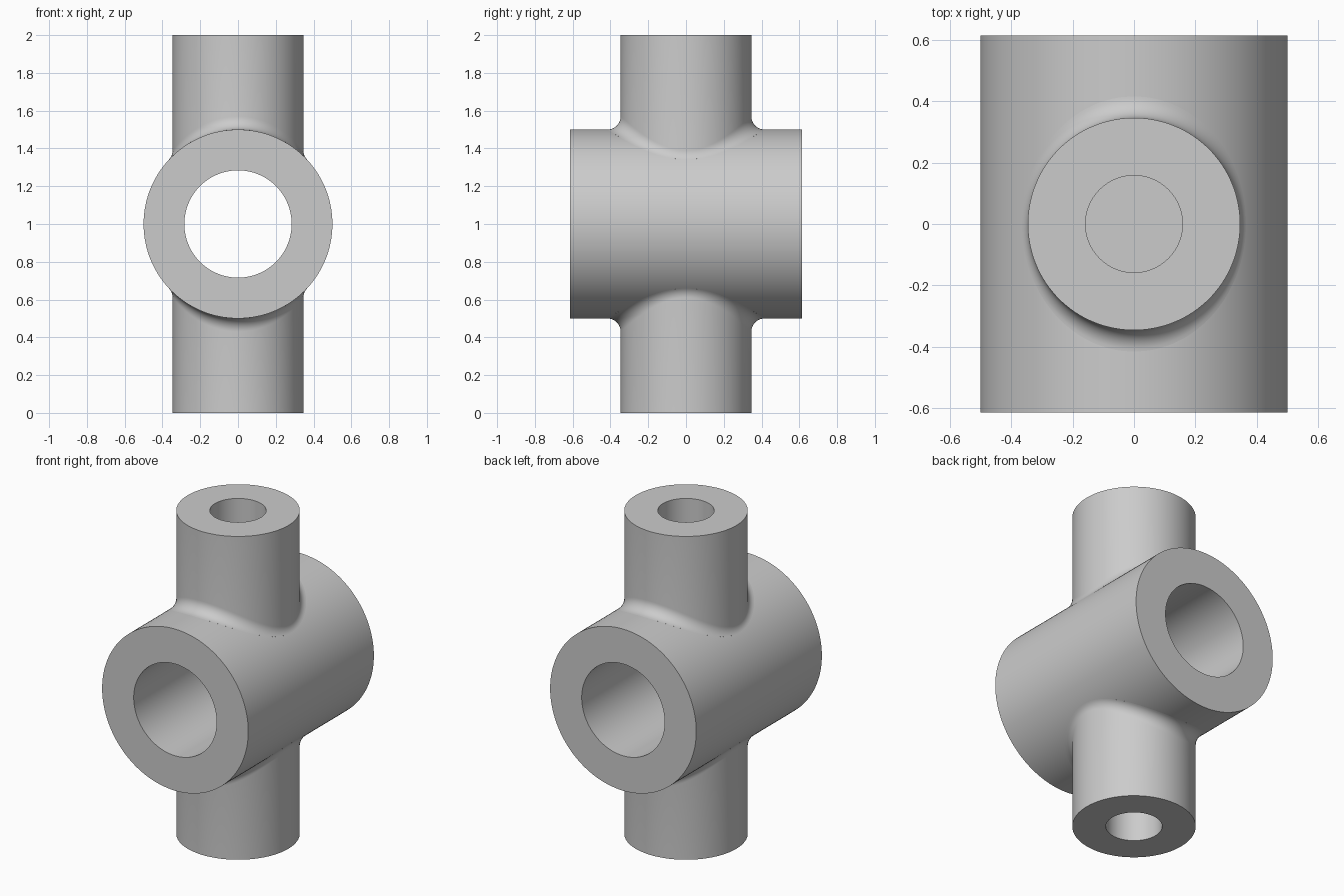
import bpy, bmesh, math
from mathutils import Vector

if "Cube" in bpy.data.objects:
    bpy.data.objects.remove(bpy.data.objects["Cube"], do_unlink=True)

MID = 1.0                                       # height of the crossing axes
BODY_R, BODY_BORE, BODY_HALF = 0.50, 0.284, 0.614
NECK_R, NECK_BORE, BORE_DEPTH = 0.346, 0.158, 0.50
FILLET = 0.07
SEG, ARC = 128, 10

grey = bpy.data.materials.new("plain grey")
grey.use_nodes = True
grey.diffuse_color = (0.6, 0.6, 0.6, 1)
grey.node_tree.nodes["Principled BSDF"].inputs["Base Color"].default_value = (0.6, 0.6, 0.6, 1)


def angles():
    return [2 * math.pi * i / SEG for i in range(SEG)]


def circle(r, z):
    return [Vector((r * math.cos(a), r * math.sin(a), z)) for a in angles()]


def skin(name, rings, closed=False):
    """Join successive rings of points; cap the two ends or close the loop."""
    bm = bmesh.new()
    loops = [[bm.verts.new(p) for p in ring] for ring in rings]
    pairs = list(zip(loops, loops[1:]))
    if closed:
        pairs.append((loops[-1], loops[0]))
    for a, b in pairs:
        for i in range(SEG):
            j = (i + 1) % SEG
            bm.faces.new((a[i], a[j], b[j], b[i]))
    if not closed:
        for loop in (loops[0], loops[-1]):
            centre = bm.verts.new(Vector((0, 0, loop[SEG // 4].co.z)))
            for i in range(SEG):
                bm.faces.new((loop[i], loop[(i + 1) % SEG], centre))
    bmesh.ops.recalc_face_normals(bm, faces=bm.faces)
    mesh = bpy.data.meshes.new(name)
    bm.to_mesh(mesh)
    bm.free()
    mesh.materials.append(grey)
    obj = bpy.data.objects.new(name, mesh)
    bpy.context.collection.objects.link(obj)
    obj.location.z = MID
    bpy.ops.object.select_all(action='DESELECT')
    obj.select_set(True)
    bpy.context.view_layer.objects.active = obj
    bpy.ops.object.shade_smooth_by_angle(angle=math.radians(35))
    return obj


# Horizontal sleeve with a through bore
sleeve = skin("sleeve", [circle(BODY_R, -BODY_HALF), circle(BODY_R, BODY_HALF),
                         circle(BODY_BORE, BODY_HALF), circle(BODY_BORE, -BODY_HALF)], closed=True)
sleeve.rotation_euler.x = math.pi / 2

# Rolling-ball fillet rings from the neck wall down to the sleeve surface
fillet = [[] for _ in range(ARC + 1)]
root = []
for a in angles():
    x, y = (NECK_R + FILLET) * math.cos(a), (NECK_R + FILLET) * math.sin(a)
    ball = Vector((x, y, math.sqrt((BODY_R + FILLET) ** 2 - x * x)))
    to_neck = Vector((-math.cos(a), -math.sin(a), 0))
    to_body = Vector((-ball.x, 0, -ball.z)).normalized()
    for k in range(ARC + 1):
        fillet[k].append(ball + FILLET * to_neck.slerp(to_body, k / ARC))
    end = fillet[ARC][-1]
    root.append(Vector((end.x * 0.9, end.y, end.z * 0.9)))   # buried in the sleeve wall

# Upper and lower necks, each with a blind bore
for name, flip in (("upper_neck", 0), ("lower_neck", math.pi)):
    neck = skin(name, [circle(NECK_BORE, 1 - BORE_DEPTH), circle(NECK_BORE, 1),
                       circle(NECK_R, 1)] + fillet + [root])
    neck.rotation_euler.x = flip
